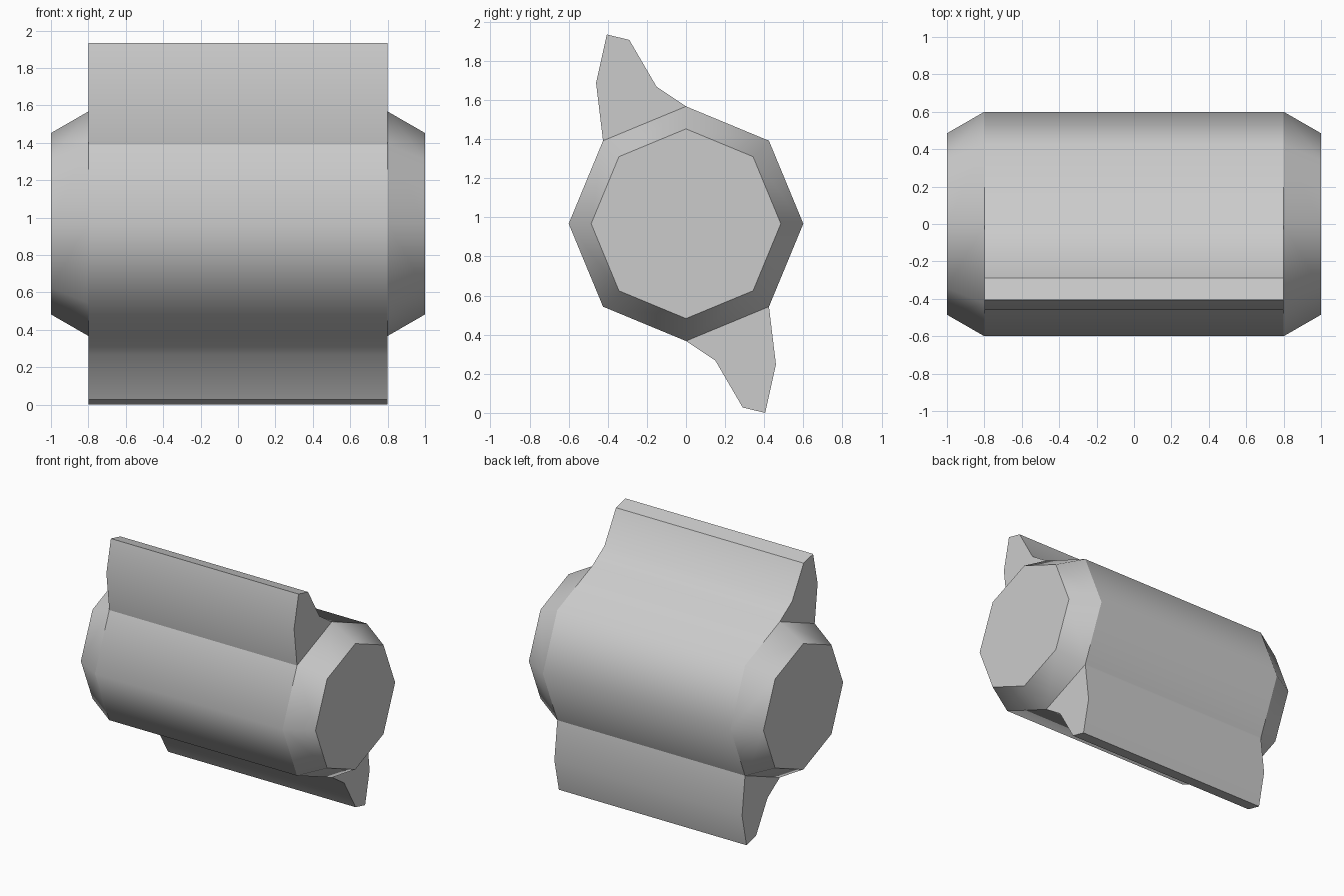
import bpy, bmesh
from math import cos, sin, pi

cube = bpy.data.objects.get("Cube")
if cube:
    bpy.data.objects.remove(cube, do_unlink=True)

AXIS_Z = 0.9675
RADIUS, END_RADIUS = 0.6, 0.485
HALF_DRUM, HALF_LENGTH = 0.8, 1.0

grey = bpy.data.materials.new("light grey")
grey.use_nodes = True
grey.diffuse_color = (0.6, 0.6, 0.6, 1)
grey.node_tree.nodes["Principled BSDF"].inputs["Base Color"].default_value = (0.6, 0.6, 0.6, 1)


def octagon(radius):
    return [(radius * cos(k * pi / 4), radius * sin(k * pi / 4)) for k in range(8)]


# Half of the drum outline with one blade; the other half is turned by 180 degrees
corners = octagon(RADIUS)
blade = [(-0.15, 0.70), (-0.29, 0.94), (-0.405, AXIS_Z), (-0.46, 0.72)]
half = corners[:3] + blade + [corners[3]]
outline = half + [(-y, -z) for y, z in half]
on_drum = [0, 1, 2, 7, 8, 9, 10, 15]
creases = [4, 5, 7, 12, 13, 15]

bm = bmesh.new()


def ring(points, x):
    return [bm.verts.new((x, y, AXIS_Z + z)) for y, z in points]


def bridge(a, b):
    n = len(a)
    return [bm.faces.new((a[i], a[(i + 1) % n], b[(i + 1) % n], b[i])) for i in range(n)]


# Drum wall running into the two blades
rings = {s: ring(outline, s * HALF_DRUM) for s in (-1, 1)}
bridge(rings[-1], rings[1])

ends = []
for s in (-1, 1):
    # Tapered collar and flat end cap
    rim = [rings[s][i] for i in on_drum]
    tip = ring(octagon(END_RADIUS), s * HALF_LENGTH)
    bridge(rim, tip)
    ends.append(bm.faces.new(tip))
    # Flat blade ends
    for start in (2, 10):
        ends.append(bm.faces.new(rings[s][start:start + 6]))

bmesh.ops.recalc_face_normals(bm, faces=bm.faces[:])

# Smooth round the drum, crisp at the rims and blade corners
for face in bm.faces:
    face.smooth = True
for face in ends:
    for edge in face.edges:
        edge.smooth = False
for s in (-1, 1):
    rim = [rings[s][i] for i in on_drum]
    for i in range(8):
        bm.edges.get((rim[i], rim[(i + 1) % 8])).smooth = False
for i in creases:
    bm.edges.get((rings[-1][i], rings[1][i])).smooth = False

mesh = bpy.data.meshes.new("bladed_drum")
bm.to_mesh(mesh)
bm.free()
mesh.materials.append(grey)
drum = bpy.data.objects.new("bladed_drum", mesh)
bpy.context.scene.collection.objects.link(drum)
